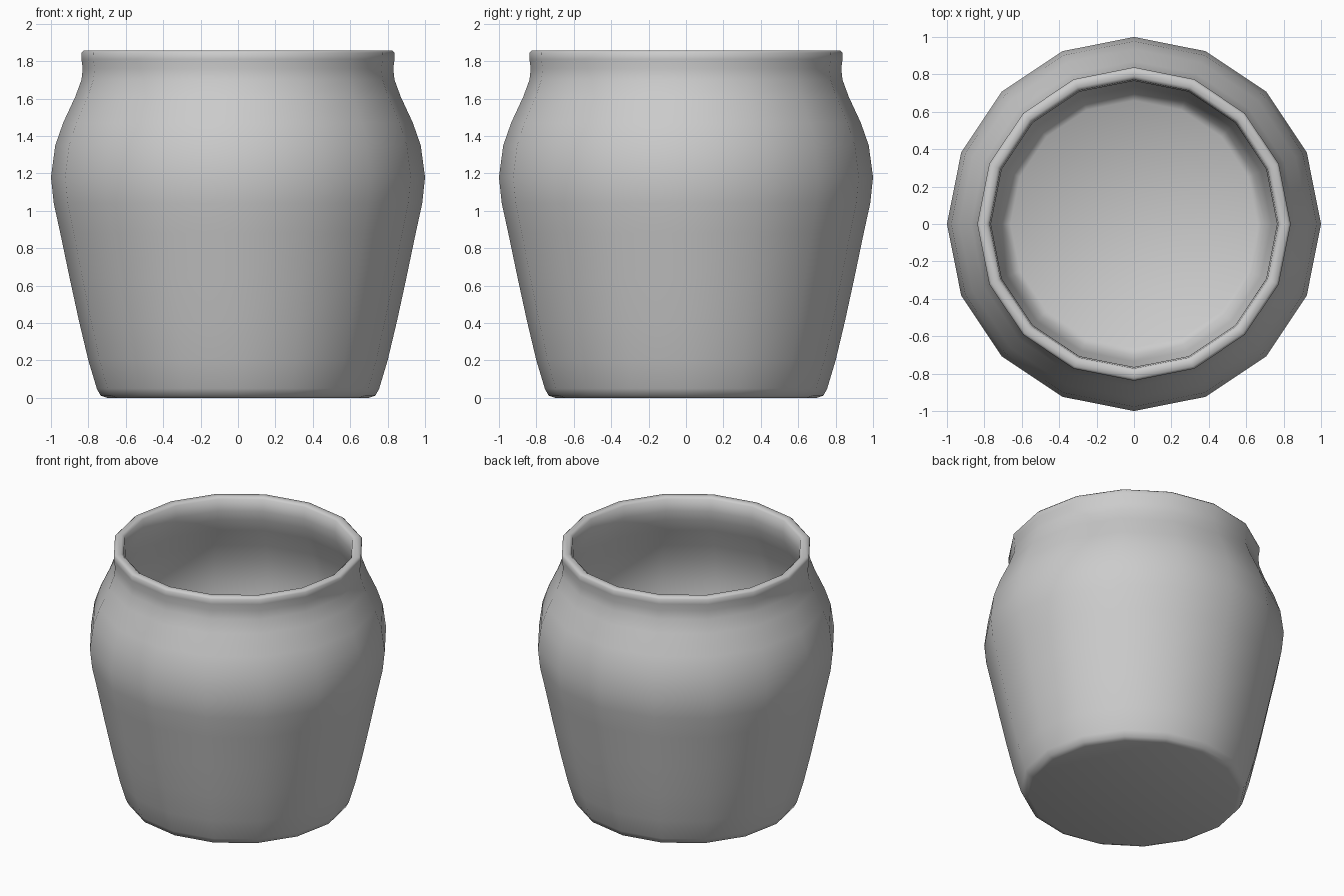
import bpy
import bmesh
from math import cos, sin, tau

cube = bpy.data.objects.get("Cube")
if cube:
    bpy.data.objects.remove(cube)

SIDES = 16

# Clay colour
clay = bpy.data.materials.new("grey clay")
clay.use_nodes = True
colour = (0.6, 0.6, 0.6, 1)
clay.diffuse_color = colour
clay.node_tree.nodes["Principled BSDF"].inputs["Base Color"].default_value = colour

# Half section (radius, height): foot, belly, neck, rim, then the hollow inside
outer = [(0.70, 0.0), (0.735, 0.012), (0.755, 0.05), (0.80, 0.20), (0.85, 0.41),
         (0.90, 0.64), (0.95, 0.88), (0.985, 1.04), (1.0, 1.18), (0.977, 1.35),
         (0.935, 1.47), (0.87, 1.61), (0.837, 1.70), (0.83, 1.76)]
rim = [(0.837, 1.81), (0.838, 1.845), (0.825, 1.858), (0.79, 1.858), (0.772, 1.845)]
inner = [(0.765, 1.76), (0.775, 1.69), (0.81, 1.60), (0.87, 1.46), (0.91, 1.34),
         (0.935, 1.18), (0.92, 1.04), (0.885, 0.88), (0.835, 0.64), (0.785, 0.41),
         (0.735, 0.20), (0.70, 0.09), (0.66, 0.06)]

# Turn the section into rings, bridge them, and close both floors
bm = bmesh.new()
rings = [[bm.verts.new((r * cos(tau * i / SIDES), r * sin(tau * i / SIDES), z))
          for i in range(SIDES)] for r, z in outer + rim + inner]
for low, high in zip(rings, rings[1:]):
    for i in range(SIDES):
        j = (i + 1) % SIDES
        bm.faces.new((low[i], low[j], high[j], high[i]))
bm.faces.new(rings[0][::-1])
bm.faces.new(rings[-1])
for face in bm.faces:
    face.smooth = True

mesh = bpy.data.meshes.new("pot")
bm.to_mesh(mesh)
bm.free()
mesh.materials.append(clay)
pot = bpy.data.objects.new("pot", mesh)
bpy.context.collection.objects.link(pot)
